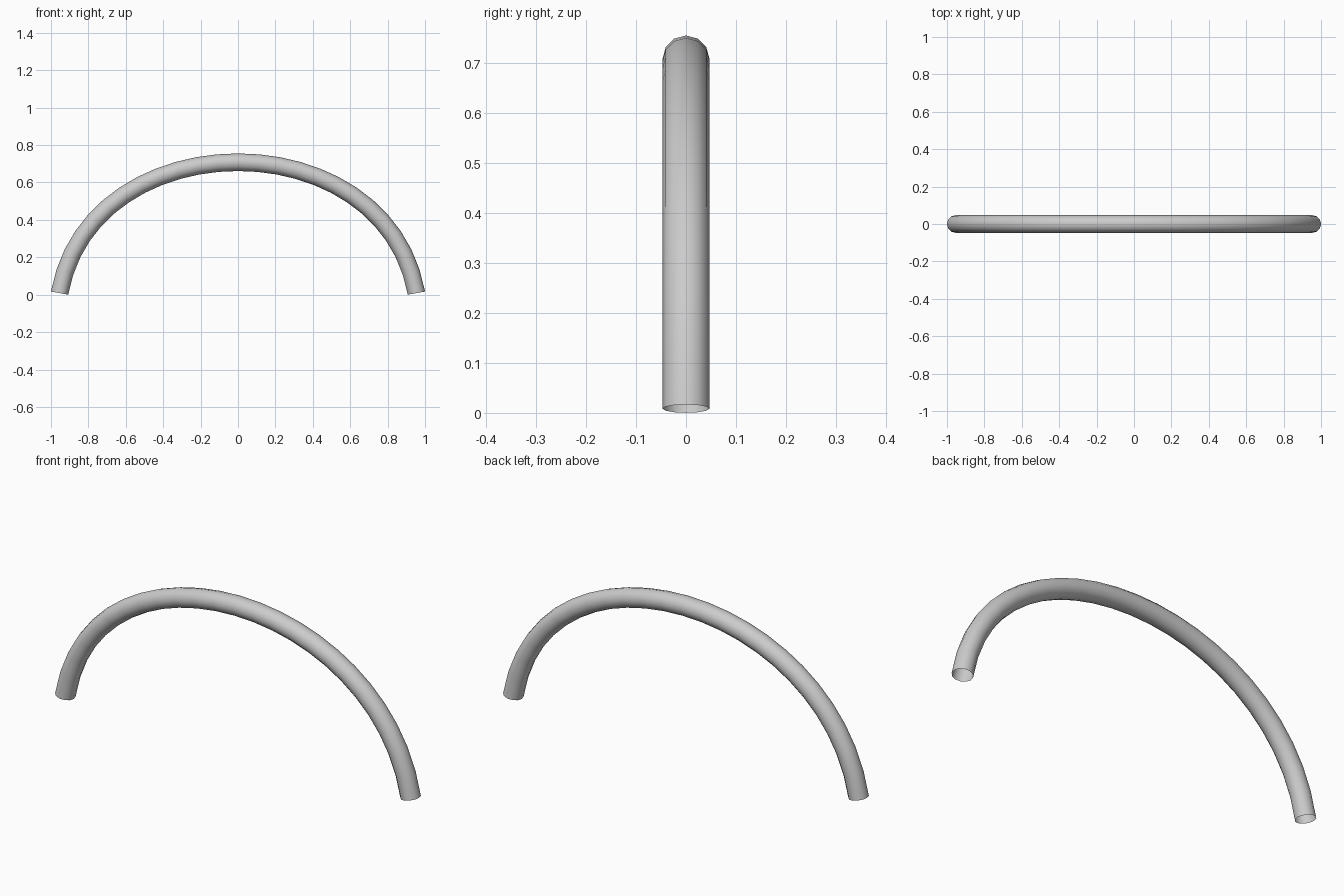
import bpy

if "Cube" in bpy.data.objects:
    bpy.data.objects.remove(bpy.data.objects["Cube"])

# Arched tube: one symmetric Bezier span with a round 12-sided bevel, open ends
curve = bpy.data.curves.new("arched_tube", 'CURVE')
curve.dimensions = '3D'
curve.resolution_u = 24
curve.bevel_depth = 0.047
curve.bevel_resolution = 4
curve.use_fill_caps = False

spline = curve.splines.new('BEZIER')
spline.bezier_points.add(1)
END_X, END_Z = 0.954, 0.0085
LEAN, RISE = 0.168, 0.933
for point, side in zip(spline.bezier_points, (-1, 1)):
    point.handle_left_type = point.handle_right_type = 'FREE'
    point.co = (side * END_X, 0, END_Z)
    inner = (side * (END_X - LEAN), 0, END_Z + RISE)
    outer = (side * (END_X + LEAN), 0, END_Z - RISE)
    point.handle_left = outer if side < 0 else inner
    point.handle_right = inner if side < 0 else outer
spline.use_smooth = True

tube = bpy.data.objects.new("arched_tube", curve)
bpy.context.collection.objects.link(tube)

# Turn the swept curve into a smooth mesh
bpy.context.view_layer.objects.active = tube
tube.select_set(True)
bpy.ops.object.convert(target='MESH')
bpy.ops.object.shade_smooth()
